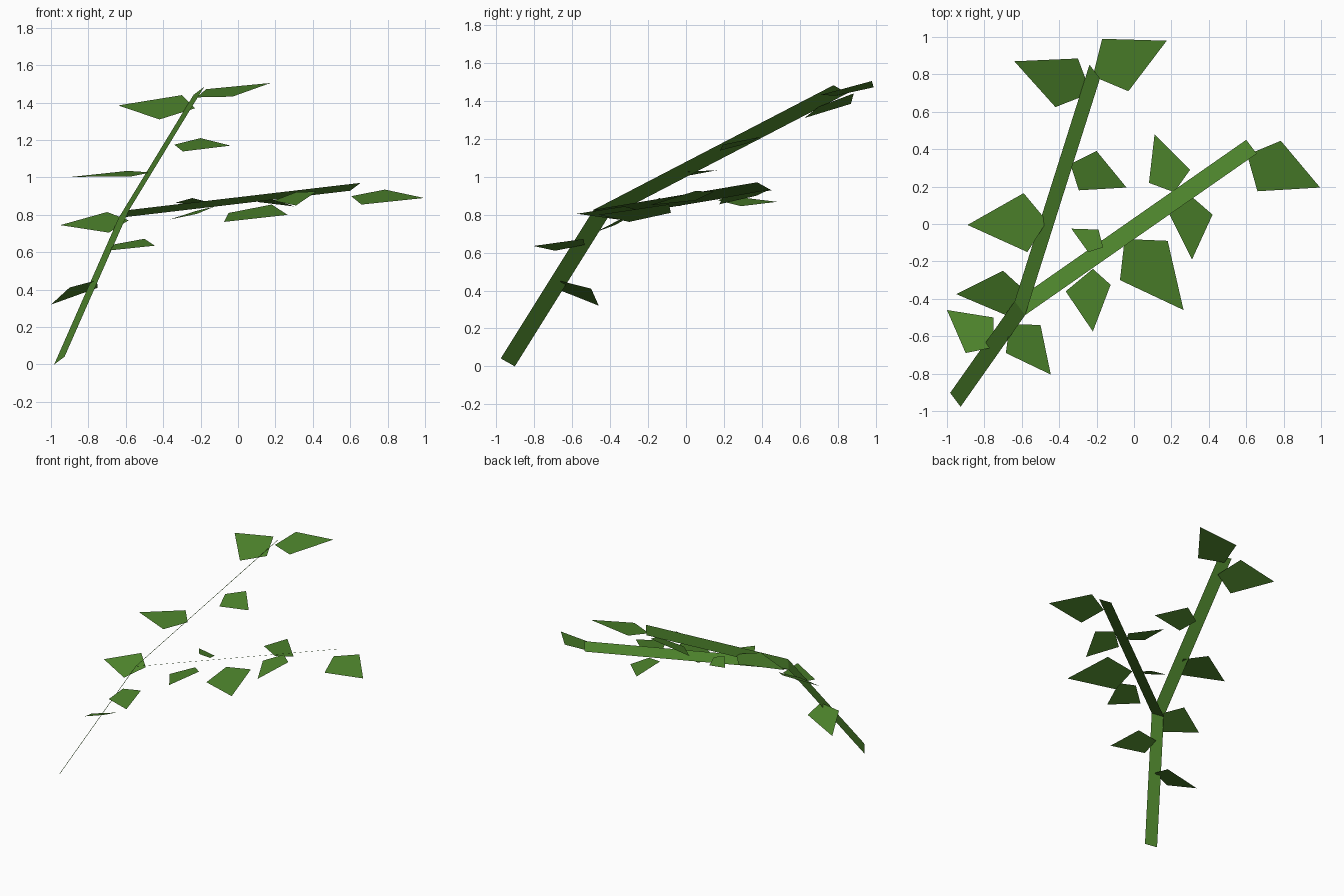
import bpy
from mathutils import Vector


def material(name, color):
    m = bpy.data.materials.new(name)
    m.diffuse_color = color
    return m


GREEN = material("green", (0.075, 0.23, 0.025, 1))


def card(name, points):
    """One flat, single-sided-thickness face."""
    mesh = bpy.data.meshes.new(name)
    mesh.from_pydata(points, [], [tuple(range(len(points)))])
    mesh.materials.append(GREEN)
    obj = bpy.data.objects.new(name, mesh)
    bpy.context.collection.objects.link(obj)
    if mesh.polygons[0].normal.z < 0:
        mesh.flip_normals()
    return obj


# Every stem is a ribbon whose width runs along the same direction
HALF_WIDTH = Vector((0.028, -0.037, 0.021))


def stem(name, start, end):
    a, b = Vector(start), Vector(end)
    w = HALF_WIDTH
    card(name, [a - w, a + w, b + w, b - w])


def leaf(name, p, q, r, s_xy):
    """Flat four-sided leaf: three corners, the fourth dropped onto their plane."""
    p, q, r = Vector(p), Vector(q), Vector(r)
    n = (q - p).cross(r - p)
    x, y = s_xy
    z = p.z - (n.x * (x - p.x) + n.y * (y - p.y)) / n.z
    card(name, [p, q, r, Vector((x, y, z))])


# Stems: trunk that forks into two shoots
fork = (-0.61, -0.45, 0.805)
stem("main_stem", (-0.955, -0.94, 0.021), fork)
stem("upper_stem", fork, (-0.21, 0.815, 1.462))
stem("side_stem", fork, (0.628, 0.413, 0.95))

# Leaves on the main stem
main_leaves = [
    ((-1.0, -0.46, 0.32), (-0.75, -0.50, 0.41), (-0.755, -0.66, 0.45), (-0.90, -0.69)),
    ((-0.50, -0.54, 0.672), (-0.445, -0.805, 0.635), (-0.685, -0.69, 0.61), (-0.665, -0.535)),
    ((-0.95, -0.375, 0.745), (-0.70, -0.25, 0.815), (-0.69, -0.485, 0.705), (-0.585, -0.355)),
]
# The last leaf's corners are listed around its outline
p, q, r, s = main_leaves.pop()


# Leaves on the upper shoot
upper_leaves = [
    ((-0.89, -0.005, 1.003), (-0.59, 0.165, 1.035), (-0.465, 0.015, 1.027), (-0.57, -0.15)),
    ((-0.34, 0.32, 1.175), (-0.20, 0.39, 1.21), (-0.04, 0.195, 1.17), (-0.295, 0.18)),
    ((-0.42, 0.625, 1.31), (-0.64, 0.87, 1.385), (-0.30, 0.885, 1.44), (-0.23, 0.70)),
    ((-0.17, 0.99, 1.472), (0.175, 0.98, 1.505), (-0.03, 0.71, 1.432), (-0.22, 0.79)),
]

# Leaves on the side shoot
side_leaves = [
    ((-0.22, -0.575, 0.805), (-0.365, -0.36, 0.775), (-0.22, -0.24, 0.822), (-0.125, -0.325)),
    ((-0.335, -0.025, 0.865), (-0.19, -0.03, 0.845), (-0.165, -0.125, 0.87), (-0.245, -0.15)),
    ((0.18, -0.09, 0.855), (0.265, -0.46, 0.80), (-0.075, -0.30, 0.762), (-0.05, -0.08)),
    ((0.08, 0.22, 0.90), (0.11, 0.48, 0.868), (0.30, 0.29, 0.845), (0.215, 0.17)),
    ((0.42, 0.05, 0.925), (0.31, -0.19, 0.85), (0.19, 0.05, 0.875), (0.31, 0.145)),
    ((0.785, 0.445, 0.935), (0.995, 0.195, 0.89), (0.66, 0.175, 0.855), (0.605, 0.37)),
]

for group, leaves in (("main", main_leaves), ("upper", upper_leaves), ("side", side_leaves)):
    for i, corners in enumerate(leaves, 1):
        leaf(f"{group}_leaf_{i}", *corners)

# Leaf at the fork
leaf("fork_leaf", (-0.69, -0.485, 0.705), (-0.95, -0.375, 0.745), (-0.70, -0.25, 0.815), (-0.585, -0.355))
